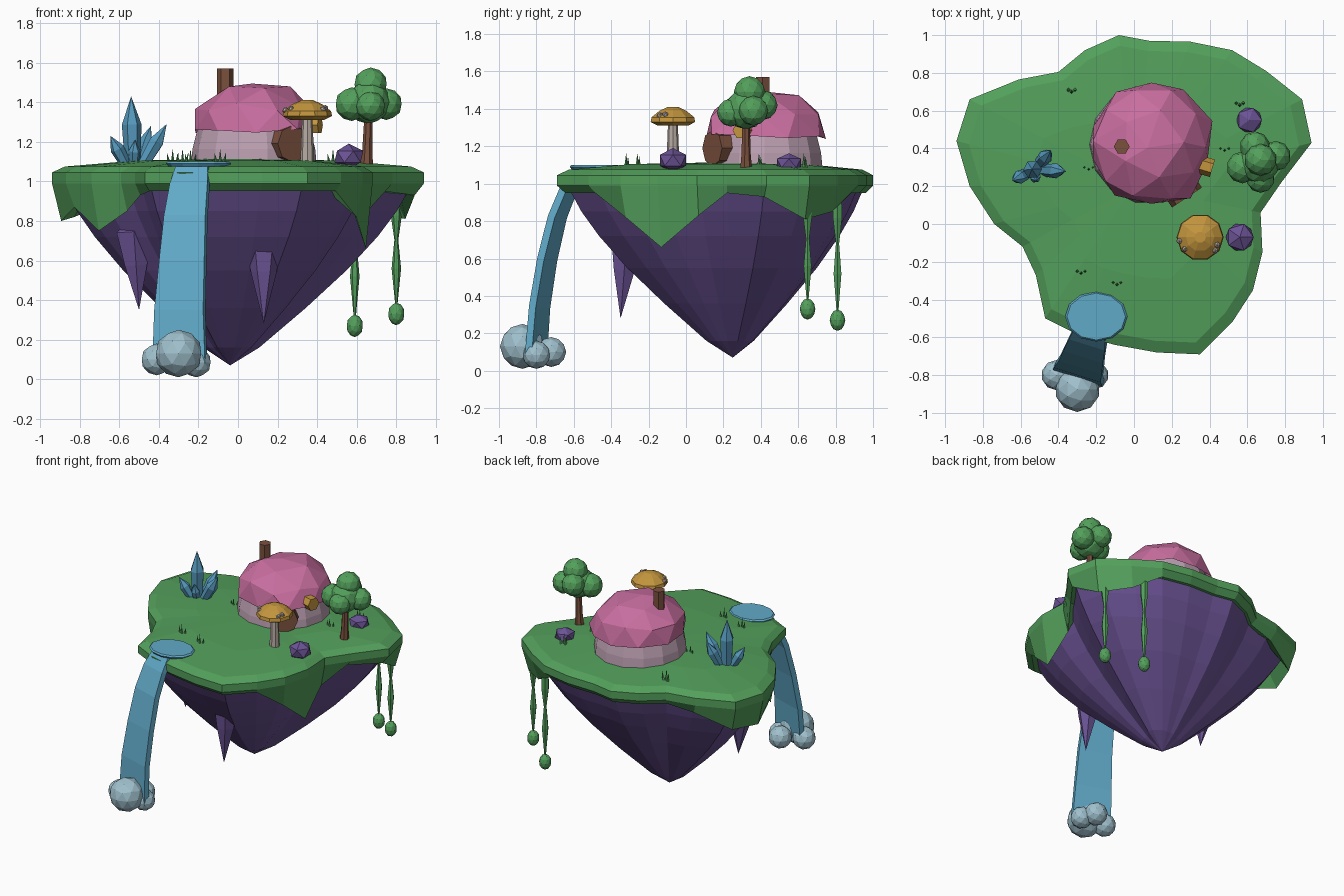
import bpy, bmesh, math, random
from mathutils import Vector, Matrix

random.seed(4)
cube = bpy.data.objects.get("Cube")
if cube:
    bpy.data.objects.remove(cube, do_unlink=True)


def material(name, *srgb):
    color = [c ** 2.2 for c in srgb] + [1]
    mat = bpy.data.materials.new(name)
    mat.use_nodes = True
    mat.diffuse_color = color
    mat.node_tree.nodes["Principled BSDF"].inputs["Base Color"].default_value = color
    return mat


GRASS = material("grass green", .33, .62, .36)
ROCK = material("purple rock", .42, .33, .58)
PINK = material("pink roof", .78, .43, .62)
WALL = material("mauve wall", .73, .62, .69)
WOOD = material("brown wood", .48, .32, .25)
GOLD = material("gold", .76, .58, .25)
WATER = material("water blue", .38, .66, .78)
FOAM = material("pale foam", .62, .75, .8)
CRYSTAL = material("crystal blue", .34, .6, .74)
STEM = material("stem grey", .72, .67, .64)


def finish(name, bm, mat):
    bmesh.ops.remove_doubles(bm, verts=bm.verts, dist=.0005)
    bmesh.ops.recalc_face_normals(bm, faces=bm.faces)
    mesh = bpy.data.meshes.new(name)
    bm.to_mesh(mesh)
    bm.free()
    mesh.materials.append(mat)
    obj = bpy.data.objects.new(name, mesh)
    bpy.context.collection.objects.link(obj)
    return obj


def loft(name, rings, mat):
    """Skin a stack of rings and close both ends."""
    bm = bmesh.new()
    rows = [[bm.verts.new(p) for p in ring] for ring in rings]
    n = len(rows[0])
    for low, high in zip(rows, rows[1:]):
        for i in range(n):
            j = (i + 1) % n
            bm.faces.new((low[i], low[j], high[j], high[i]))
    bm.faces.new(rows[0])
    bm.faces.new(rows[-1])
    return finish(name, bm, mat)


def turned(name, start, end, profile, sides, mat):
    """Turn a profile of (fraction, radius) about the line start-end."""
    start, end = Vector(start), Vector(end)
    turn = (end - start).to_track_quat('Z', 'Y')
    rings = []
    for t, r in profile:
        r = max(r, .0001)
        rings.append([start.lerp(end, t) + turn @ Vector((r * math.cos(a), r * math.sin(a), 0))
                      for a in (math.tau * i / sides for i in range(sides))])
    return loft(name, rings, mat)


def blob(name, center, r, mat, squash=1, detail=2, jitter=0, half=False):
    bm = bmesh.new()
    bmesh.ops.create_icosphere(bm, subdivisions=detail, radius=r)
    if half:
        low = [v for v in bm.verts if v.co.z < -.01]
        bmesh.ops.delete(bm, geom=low, context='VERTS')
    for v in bm.verts:
        v.co += Vector([random.uniform(-jitter, jitter) for k in range(3)])
        v.co.z *= squash
    bmesh.ops.translate(bm, verts=bm.verts, vec=center)
    return finish(name, bm, mat)


# Island outline with the height of the hanging turf edge
LIP = .95
OUTLINE = [
    (-.08, 1, LIP), (.08, .97, LIP), (.3, .965, LIP), (.52, .92, LIP), (.7, .81, .85),
    (.89, .66, .81), (.94, .43, .93), (.78, .22, LIP), (.67, .06, .83), (.68, -.15, .66),
    (.63, -.35, .82), (.52, -.52, LIP), (.35, -.69, LIP), (.12, -.68, LIP), (-.1, -.64, LIP),
    (-.29, -.59, LIP), (-.47, -.5, LIP), (-.52, -.27, .93), (-.59, -.12, .85), (-.74, 0, .75),
    (-.87, .2, .87), (-.94, .44, .8), (-.87, .66, .82), (-.61, .765, .92), (-.4, .805, LIP),
    (-.26, .92, LIP)]


def island_ring(scale, z=None, cx=0, cy=.2):
    return [(cx + (x - cx) * scale, cy + (y - cy) * scale, edge if z is None else z)
            for x, y, edge in OUTLINE]


loft("turf", [island_ring(.0001, 1.115), island_ring(.55, 1.105), island_ring(.93, 1.075),
              island_ring(1, 1.045), island_ring(1, .99), island_ring(.95),
              island_ring(.87, .95), island_ring(.0001, .95)], GRASS)
loft("island_rock", [island_ring(s, z, -.04, .25) for s, z in
                     ((.93, .97), (.86, .85), (.76, .72), (.6, .55), (.39, .36), (.15, .16), (.0001, .07))], ROCK)

# Hanging rock spikes
for top, tip in (((-.53, .1, .8), (-.5, .1, .35)), ((.13, -.31, .8), (.13, -.35, .28))):
    turned("rock_spike", top, tip, ((0, .03), (.12, .1), (.5, .065), (1, 0)), 6, ROCK)

# Hanging vines with bulbs
for x, y, z in ((.59, .81, .27), (.8, .65, .33)):
    turned("vine", (x, y, .94), (x, y, z + .05),
           ((0, .025), (.2, .028), (.42, .01), (.68, .024), (1, .006)), 6, GRASS)
    blob("vine_bulb", (x, y, z), .042, GRASS, 1.35)

# Pond, waterfall and foam
pond = turned("pond", (0, 0, 0), (0, 0, .025), ((0, .15), (.6, .165), (1, .155)), 12, WATER)
pond.scale.y = .8
pond.location = (-.2, -.49, 1.075)
flow = []
for x, y, z, half in ((-.22, -.5, 1.09, .08), (-.235, -.58, 1.075, .085), (-.25, -.64, .99, .1),
                      (-.27, -.705, .83, .11), (-.285, -.76, .6, .12), (-.3, -.8, .35, .13),
                      (-.3, -.82, .08, .14)):
    side = Vector((.95, -.3, 0)) * half
    back = Vector((.012, .035, -.015))
    mid = Vector((x, y, z))
    flow.append([mid - side, mid + side, mid + side + back, mid - side + back])
loft("waterfall", flow, WATER)
for x, y, z, r in ((-.3, -.875, .13, .12), (-.41, -.8, .1, .08),
                   (-.21, -.8, .085, .075), (-.27, -.72, .1, .08)):
    blob("foam", (x, y, z), r, FOAM)

# Round house
turned("house_wall", (.08, .42, 1.06), (.08, .42, 1.32), ((0, .32), (.4, .31), (1, .27)), 14, WALL)
blob("house_roof", (.085, .425, 1.25), .335, PINK, .75, jitter=.022, half=True)
turned("chimney", (-.065, .41, 1.3), (-.065, .41, 1.57), ((0, .042), (1, .042)), 6, WOOD)
turned("door", (.22, .23, 1.19), (.28, .14, 1.19), ((0, .095), (1, .095)), 8, WOOD)
turned("window", (.33, .32, 1.285), (.415, .295, 1.285), ((0, .048), (1, .048)), 6, GOLD)

# Mushroom
turned("mushroom_stem", (.35, -.07, 1.08), (.35, -.07, 1.33), ((0, .036), (1, .026)), 8, STEM)
turned("mushroom_cap", (.35, -.07, 1.31), (.35, -.07, 1.41),
       ((.15, .03), (0, .085), (.2, .125), (.45, .12), (.8, .075), (1, .03)), 10, GOLD)
for x, y, z in ((.24, -.09, 1.36), (.27, -.13, 1.365), (.43, -.14, 1.365), (.44, -.11, 1.37)):
    blob("mushroom_dot", (x, y, z), .017, STEM, detail=1)

# Tree
turned("tree_trunk", (.65, .32, 1.07), (.66, .32, 1.36), ((0, .034), (.3, .026), (1, .02)), 7, WOOD)
for x, y, z, r in ((.66, .32, 1.4, .11), (.67, .34, 1.49, .085), (.575, .3, 1.39, .085),
                   (.75, .36, 1.39, .08), (.67, .24, 1.38, .075), (.64, .41, 1.42, .08)):
    blob("tree_leaves", (x, y, z), r, GRASS)

# Boulders
blob("boulder", (.56, -.07, 1.125), .082, ROCK, .8, 1)
blob("boulder", (.61, .55, 1.11), .075, ROCK, .7, 1)

# Crystal cluster
for tip, r in (((-.54, .29, 1.43), .05), ((-.36, .28, 1.29), .04), ((-.44, .39, 1.28), .038),
               ((-.645, .23, 1.23), .036), ((-.52, .23, 1.21), .03)):
    tip = Vector(tip)
    base = Vector((-.53, .285, 1.07)).lerp(Vector((tip.x, tip.y, 1.07)), .25)
    turned("crystal", base, tip, ((0, r * .75), (.6, r), (1, 0)), 6, CRYSTAL)

# Grass tufts of three blades
for x, y in ((-.33, .7), (.56, .63), (.48, .39), (-.24, .29), (-.28, -.26), (-.09, -.32)):
    for k in (-1, 0, 1):
        root = Vector((x + k * .017, y + .01 * k * k, 1.08))
        turned("grass_blade", root, root + Vector((k * .012, 0, .085 - .02 * abs(k))),
               ((0, .011), (1, 0)), 4, GRASS)
